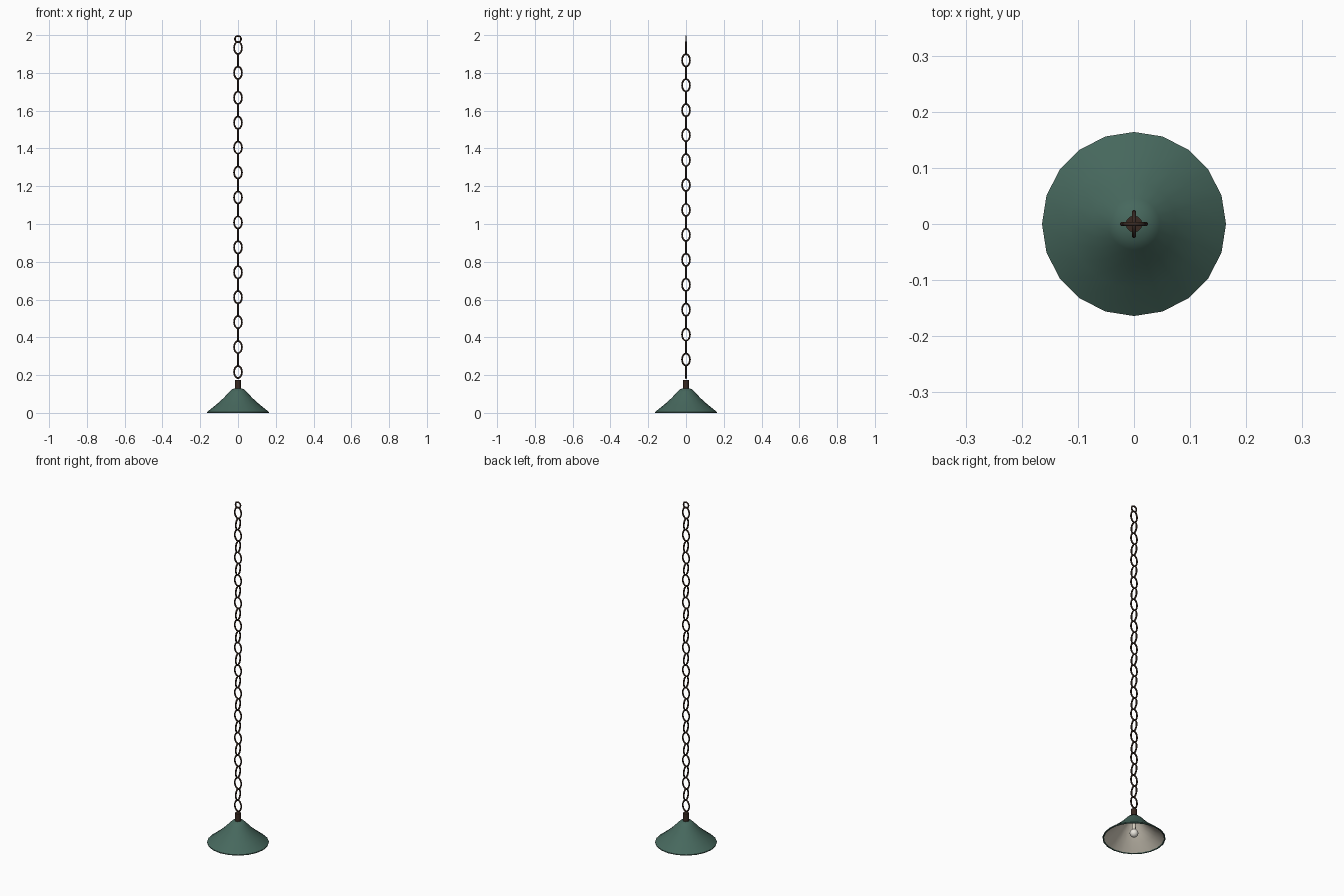
import bpy, bmesh, math
from mathutils import Vector

if "Cube" in bpy.data.objects:
    bpy.data.objects.remove(bpy.data.objects["Cube"])


def material(name, rgb):
    m = bpy.data.materials.new(name)
    m.diffuse_color = (*rgb, 1)
    m.use_nodes = True
    m.node_tree.nodes["Principled BSDF"].inputs["Base Color"].default_value = m.diffuse_color
    return m


GREEN = material("green enamel", (0.062, 0.138, 0.110))
CREAM = material("cream lining", (0.68, 0.63, 0.53))
GLASS = material("bulb glass", (0.88, 0.85, 0.78))
IRON = material("dark brown iron", (0.040, 0.022, 0.015))


def finish(bm, name, mat, angle=40):
    me = bpy.data.meshes.new(name)
    bmesh.ops.recalc_face_normals(bm, faces=bm.faces)
    bm.to_mesh(me)
    bm.free()
    me.materials.append(mat)
    ob = bpy.data.objects.new(name, me)
    bpy.context.collection.objects.link(ob)
    bpy.ops.object.select_all(action='DESELECT')
    ob.select_set(True)
    bpy.context.view_layer.objects.active = ob
    bpy.ops.object.shade_smooth_by_angle(angle=math.radians(angle))
    return ob


def lathe(name, profile, sides, mat):
    """Revolve (radius, z) points about z; radius 0 gives a pole."""
    bm = bmesh.new()
    rings = []
    for r, z in profile:
        if r == 0:
            rings.append([bm.verts.new((0, 0, z))] * sides)
        else:
            rings.append([bm.verts.new((r * math.cos(2 * math.pi * i / sides),
                                        r * math.sin(2 * math.pi * i / sides), z))
                          for i in range(sides)])
    for a, b in zip(rings, rings[1:]):
        for i in range(sides):
            j = (i + 1) % sides
            bm.faces.new(list(dict.fromkeys((a[i], a[j], b[j], b[i]))))
    return finish(bm, name, mat)


def link(name, z, half_w, half_h, wire, turned, segs=16, sides=6):
    """Oval wire loop standing in the xz plane, or yz if turned."""
    bm = bmesh.new()
    rings = []
    for i in range(segs):
        t = 2 * math.pi * i / segs
        c = Vector((half_w * math.cos(t), 0, half_h * math.sin(t)))
        n = Vector((half_h * math.cos(t), 0, half_w * math.sin(t))).normalized()
        ring = []
        for k in range(sides):
            p = 2 * math.pi * k / sides
            v = c + n * wire * math.cos(p) + Vector((0, wire * math.sin(p), 0))
            ring.append(bm.verts.new((-v.y, v.x, v.z + z) if turned
                                     else (v.x, v.y, v.z + z)))
        rings.append(ring)
    for i in range(segs):
        a, b = rings[i], rings[(i + 1) % segs]
        for k in range(sides):
            m = (k + 1) % sides
            bm.faces.new((a[k], a[m], b[m], b[k]))
    finish(bm, name, IRON, 75)


# Shade: bell-flared green shell with a thin rim and a flat crown
lathe("shade", [(0.156, 0.003), (0.159, 0.0), (0.164, 0.0), (0.164, 0.005),
                (0.115, 0.044), (0.075, 0.080), (0.046, 0.112), (0.030, 0.127),
                (0.0, 0.131)], 20, GREEN)

# Pale lining inside the shade
lathe("shade_lining", [(0.156, 0.003), (0.110, 0.039), (0.070, 0.075),
                       (0.041, 0.106), (0.026, 0.119), (0.0, 0.121)], 20, CREAM)

# Round bulb and the pale holder it hangs from
lathe("bulb", [(0, 0.009)] + [(0.023 * math.sin(math.pi * i / 8),
                               0.032 - 0.023 * math.cos(math.pi * i / 8))
                              for i in range(1, 8)] + [(0, 0.055)], 14, GLASS)
lathe("bulb_holder", [(0.009, 0.050), (0.011, 0.119)], 12, CREAM)

# Socket cap above the shade
lathe("socket_cap", [(0, 0.122), (0.015, 0.122), (0.015, 0.175), (0, 0.175)], 12, IRON)

# Chain: 27 links turned alternately, then a small hanging ring
for i in range(27):
    link(f"chain_link_{i + 1}", 0.2165 + i * 0.066, 0.0208, 0.0325, 0.0046, i % 2 == 1)
link("top_ring", 1.979, 0.0165, 0.0165, 0.0045, False)
